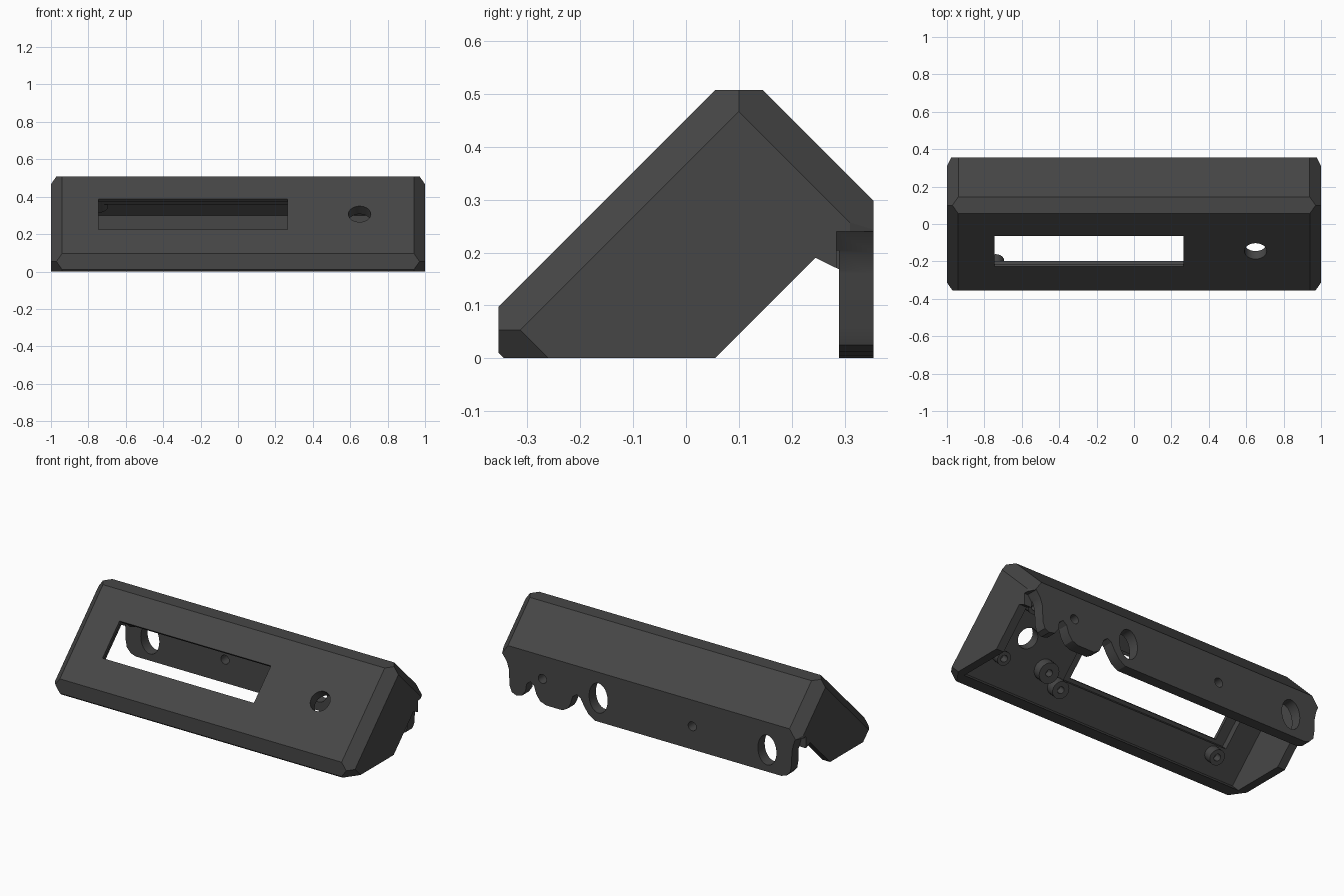
import bpy, bmesh, math
from mathutils import Matrix, Vector

if "Cube" in bpy.data.objects:
    bpy.data.objects.remove(bpy.data.objects["Cube"])

plastic = bpy.data.materials.new("charcoal_plastic")
plastic.diffuse_color = (0.062, 0.062, 0.062, 1)
plastic.use_nodes = True
plastic.node_tree.nodes["Principled BSDF"].inputs["Base Color"].default_value = plastic.diffuse_color
R2 = math.sqrt(0.5)


def make(name, bm):
    bmesh.ops.recalc_face_normals(bm, faces=bm.faces)
    me = bpy.data.meshes.new(name)
    bm.to_mesh(me)
    bm.free()
    ob = bpy.data.objects.new(name, me)
    bpy.context.collection.objects.link(ob)
    me.materials.append(plastic)
    return ob


def convex(name, planes):
    """Solid left after trimming a big block by (point, outward normal) planes."""
    bm = bmesh.new()
    bmesh.ops.create_cube(bm, size=4)
    for co, no in planes:
        cut = bmesh.ops.bisect_plane(bm, geom=bm.verts[:] + bm.edges[:] + bm.faces[:],
                                     plane_co=co, plane_no=no, clear_outer=True, dist=1e-5)
        edges = [e for e in cut['geom_cut'] if isinstance(e, bmesh.types.BMEdge)]
        if edges:
            bmesh.ops.contextual_create(bm, geom=edges)
    return make(name, bm)


def prism(name, pts, axis, a, b):
    """Extrude a 2D outline along x (outline in y, z) or along y (outline in x, z)."""
    bm = bmesh.new()
    put = (lambda p: (a, p[0], p[1])) if axis == 'x' else (lambda p: (p[0], a, p[1]))
    face = bm.faces.new([bm.verts.new(put(p)) for p in pts])
    ext = bmesh.ops.extrude_face_region(bm, geom=[face])
    move = Vector((b - a, 0, 0)) if axis == 'x' else Vector((0, b - a, 0))
    bmesh.ops.translate(bm, vec=move, verts=[v for v in ext['geom'] if isinstance(v, bmesh.types.BMVert)])
    return make(name, bm)


def slanted(x, y, depth):
    """Frame on the sloped front, sunk by depth below the outer surface."""
    pos = Vector((x, y + depth * R2, y + 0.452 - depth * R2))
    return Matrix.Translation(pos) @ Matrix.Rotation(math.pi / 4, 4, 'X')


def box(name, mat, sx, sy, sz):
    bm = bmesh.new()
    bmesh.ops.create_cube(bm, size=1, matrix=mat @ Matrix.Diagonal((sx, sy, sz, 1)))
    return make(name, bm)


def cyl(name, mat, r, h, stretch=1, seg=32):
    bm = bmesh.new()
    bmesh.ops.create_cone(bm, cap_ends=True, segments=seg, radius1=r, radius2=r, depth=h,
                          matrix=mat @ Matrix.Diagonal((1, stretch, 1, 1)))
    return make(name, bm)


def boolean(target, tool, op='DIFFERENCE'):
    mod = target.modifiers.new("cut", 'BOOLEAN')
    mod.operation, mod.object, mod.solver = op, tool, 'EXACT'
    bpy.context.view_layer.objects.active = target
    bpy.ops.object.modifier_apply(modifier=mod.name)
    bpy.data.objects.remove(tool)


# Chamfered outer body
outer = [((0, 0, 0), (0, 0, -1)), ((0, 0, 0.508), (0, 0, 1)),
         ((0, -0.355, 0), (0, -1, 0)), ((0, 0.355, 0), (0, 1, 0)),
         ((0, 0, 0.452), (0, -1, 1)), ((0, 0, 0.653), (0, 1, 1)), ((0, 0, -0.345), (0, -1, -1))]
for s in (-1, 1):
    outer += [((s, 0, 0), (s, 0, 0)),
              ((s, 0, 0.367), (s, -R2, R2)),
              ((s, 0, 0.567), (s, R2, R2)),
              ((s, 0, -0.26), (s, -R2, -R2)),
              ((s, 0.31, 0), (s * 0.9, 0.44, 0))]
body = convex("display_cover", outer)

# Hollow interior, open below
inner = [((0, 0, 0.367), (0, -1, 1)), ((0, 0, 0.59), (0, 1, 1)),
         ((0, 0, -0.27), (0, -1, -1)), ((0, 0.29, 0), (0, 1, 0)),
         ((0.95, 0, 0), (1, 0, 0)), ((-0.95, 0, 0), (-1, 0, 0)), ((0, 0, -0.2), (0, 0, -1))]
boolean(body, convex("cavity", inner))

# Gap between the side walls and the back wall
boolean(body, prism("side_gap", [(0.055, 0), (0.245, 0.19), (0.29, 0.168), (0.29, -0.1), (-0.045, -0.1)],
                    'x', -1.2, 1.2))

# Back wall outline: rounded ends and cable notches
edge = [(1.1, 0.24), (0.976, 0.24), (0.947, 0.2), (0.934, 0.16), (0.928, 0.06), (0.915, 0.025),
        (0.885, 0.012), (0.845, 0.022), (0.822, 0.055), (0.815, 0.1), (0.79, 0.12), (0.765, 0.1),
        (0.75, 0.055), (0.725, 0.02), (0.685, 0.005), (0.575, 0.005), (0.54, 0.025), (0.522, 0.06),
        (0.507, 0.105), (0.48, 0.125), (0.455, 0.11), (0.43, 0.065), (0.4, 0.025), (0.35, -0.005),
        (-0.87, -0.005), (-0.92, 0.012), (-0.945, 0.04), (-0.952, 0.08), (-0.955, 0.16),
        (-0.963, 0.2), (-0.976, 0.24), (-1.1, 0.24), (-1.1, -0.1), (1.1, -0.1)]
boolean(body, prism("wall_outline", edge, 'y', 0.285, 0.5))

# Holes in the back wall: large ovals and small screw holes
for x, z, r, k in ((0.336, 0.142, 0.062, 1.45), (-0.79, 0.13, 0.062, 1.45),
                   (0.71, 0.158, 0.027, 1), (-0.29, 0.14, 0.027, 1)):
    m = Matrix.Translation((x, 0.33, z)) @ Matrix.Rotation(math.pi / 2, 4, 'X')
    boolean(body, cyl("wall_hole", m, r, 0.2, k))

# Screen window with thinner rim, and the knob hole
boolean(body, box("screen_pocket", slanted(-0.24, -0.146, 0.07), 1.13, 0.27, 0.1))
boolean(body, box("screen_window", slanted(-0.24, -0.146, 0), 1.01, 0.229, 0.3))
boolean(body, cyl("knob_hole", slanted(0.65, -0.145, 0), 0.06, 0.3))

# Screw posts inside the front
posts = [(-0.74, -0.278, 0.045), (0.35, -0.272, 0.05), (0.466, -0.23, 0.06), (0.766, -0.245, 0.04),
         (0.74, -0.02, 0.04), (0.48, -0.025, 0.045), (-0.74, -0.02, 0.045)]
for x, y, r in posts:
    post = cyl("screw_post", slanted(x, y, 0.08), r, 0.08, seg=24)
    boolean(post, cyl("post_bore", slanted(x, y, 0.11), 0.02, 0.08, seg=16))
    bpy.ops.object.select_all(action='DESELECT')
    post.select_set(True)
    bpy.context.view_layer.objects.active = post
    bpy.ops.object.shade_smooth_by_angle(angle=math.radians(30))

# Smooth the round holes, keep the bevels crisp
bpy.ops.object.select_all(action='DESELECT')
body.select_set(True)
bpy.context.view_layer.objects.active = body
bpy.ops.object.shade_smooth_by_angle(angle=math.radians(25))
